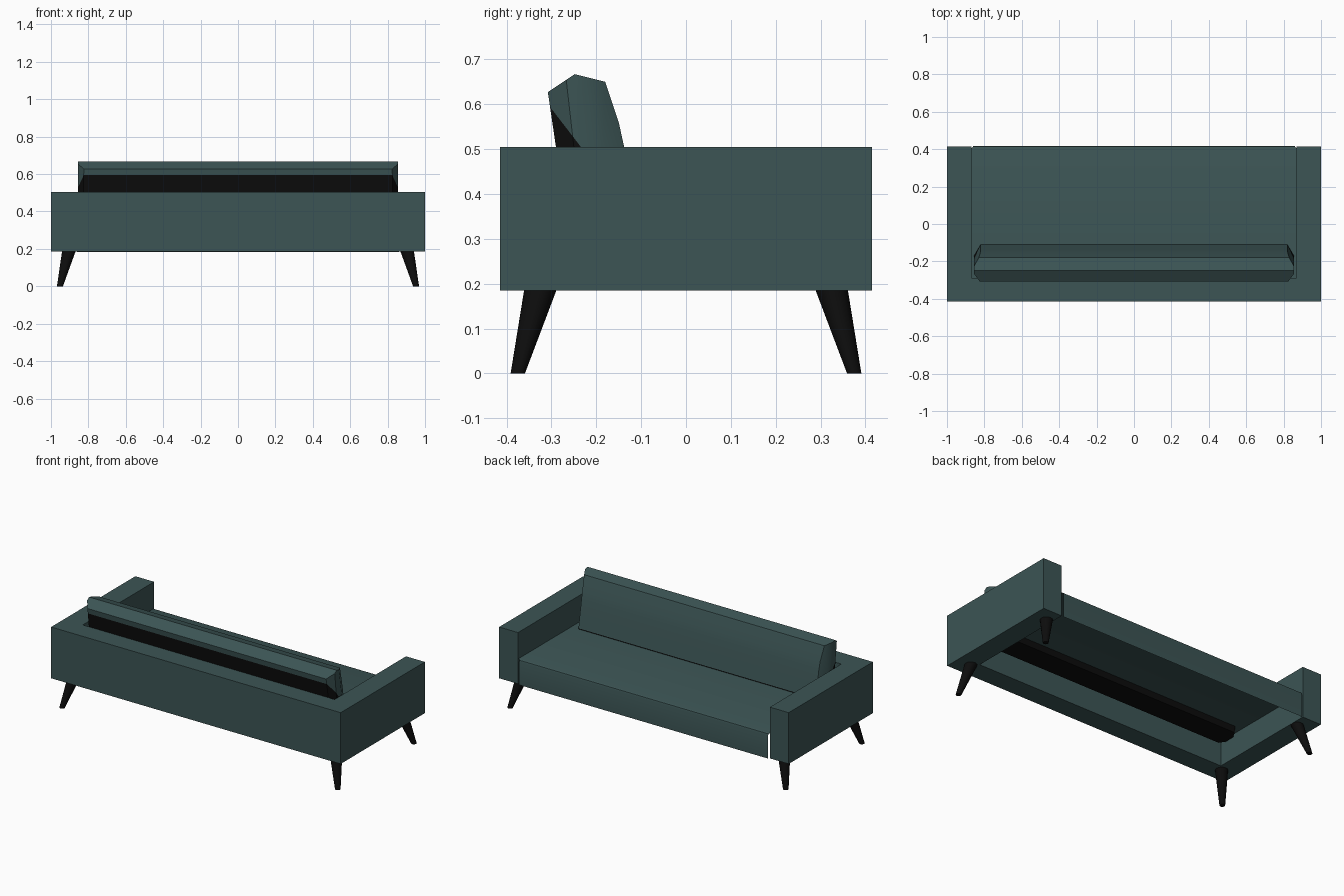
import bpy, bmesh
from mathutils import Vector

cube = bpy.data.objects.get("Cube")
if cube:
    bpy.data.objects.remove(cube, do_unlink=True)


def material(name, rgb, rough):
    m = bpy.data.materials.new(name)
    m.use_nodes = True
    m.diffuse_color = (*rgb, 1)
    b = m.node_tree.nodes["Principled BSDF"]
    b.inputs["Base Color"].default_value = (*rgb, 1)
    b.inputs["Roughness"].default_value = rough
    return m


teal = material("teal fabric", (0.045, 0.09, 0.09), 0.9)
black = material("black wood", (0.004, 0.004, 0.004), 0.6)


def finish(name, bm, mats, angle=0.6):
    mesh = bpy.data.meshes.new(name)
    bm.to_mesh(mesh)
    bm.free()
    obj = bpy.data.objects.new(name, mesh)
    bpy.context.collection.objects.link(obj)
    for m in mats:
        mesh.materials.append(m)
    bpy.ops.object.select_all(action='DESELECT')
    obj.select_set(True)
    bpy.context.view_layer.objects.active = obj
    bpy.ops.object.shade_smooth_by_angle(angle=angle)
    return obj


def extrude_profile(points, offset):
    bm = bmesh.new()
    face = bm.faces.new([bm.verts.new(p) for p in points])
    res = bmesh.ops.extrude_face_region(bm, geom=[face])
    moved = [v for v in res["geom"] if isinstance(v, bmesh.types.BMVert)]
    bmesh.ops.translate(bm, verts=moved, vec=offset)
    bmesh.ops.recalc_face_normals(bm, faces=bm.faces)
    return bm


# U-shaped frame: back and two arms in one solid
LOW, HIGH, DEPTH, INNER, BACK = 0.185, 0.505, 0.415, 0.87, -0.29
half = [(1, -DEPTH), (1, DEPTH), (INNER, DEPTH), (INNER, BACK)]
outline = half + [(-x, y) for x, y in reversed(half)]
frame = extrude_profile([(x, y, LOW) for x, y in outline], (0, 0, HIGH - LOW))
finish("back_and_arms", frame, [teal])

# Seat: a folded sheet, open underneath, with a softened front edge
seat_path = [(BACK, 0.34), (0.405, 0.34), (0.415, 0.335), (0.418, 0.325), (0.418, 0.182)]
bm = bmesh.new()
rows = []
for y, z in seat_path:
    w = INNER if y < 0.41 else 0.86
    rows.append([bm.verts.new((s * w, y, z)) for s in (-1, 1)])
for a, b in zip(rows, rows[1:]):
    bm.faces.new((a[0], a[1], b[1], b[0]))
finish("seat", bm, [teal])

# Back cushion: leaning profile with chamfered ends, dark lower rear
cushion_profile = [(-0.308, 0.627), (-0.248, 0.667), (-0.18, 0.65), (-0.15, 0.56),
                   (-0.138, 0.505), (-0.11, 0.34), (-0.125, 0.31), (-0.262, 0.305),
                   (-0.29, 0.505)]
W = 0.855
bm = extrude_profile([(-W, y, z) for y, z in cushion_profile], (2 * W, 0, 0))
for side in (-1, 1):
    # chamfer the front and rear corners at each end
    for point, normal in (((side * W, -0.17, 0.34), (side * 0.06, 0.035, 0.006)),
                          ((side * W, -0.25, 0.505), (side * 0.05, -0.035, -0.004))):
        cut = bmesh.ops.bisect_plane(bm, geom=bm.verts[:] + bm.edges[:] + bm.faces[:],
                                     plane_co=point, plane_no=normal, clear_outer=True)
        rim = [e for e in cut["geom_cut"] if isinstance(e, bmesh.types.BMEdge)]
        bmesh.ops.edgeloop_fill(bm, edges=rim)
split_point = Vector((0, -0.3, 0.59))
split_normal = Vector((0, 0.24, 0.185))
bmesh.ops.bisect_plane(bm, geom=bm.verts[:] + bm.edges[:] + bm.faces[:],
                       plane_co=split_point, plane_no=split_normal)
bmesh.ops.recalc_face_normals(bm, faces=bm.faces)
for f in bm.faces:
    below = (f.calc_center_median() - split_point).dot(split_normal) < 0
    f.material_index = 1 if below else 0
finish("back_cushion", bm, [teal, black])


# Four splayed, tapered legs
def leg(name, sx, sy):
    bm = bmesh.new()
    bmesh.ops.create_cone(bm, cap_ends=True, segments=16, radius1=0.016,
                          radius2=0.036, depth=LOW)
    for v in bm.verts:
        t = v.co.z / LOW + 0.5
        v.co += Vector((sx * (0.952 - 0.047 * t), sy * (0.375 - 0.05 * t), LOW / 2))
    finish(name, bm, [black])


for sx, side in ((1, "left"), (-1, "right")):
    for sy, end in ((-1, "front"), (1, "rear")):
        leg(f"{end}_{side}_leg", sx, sy)
